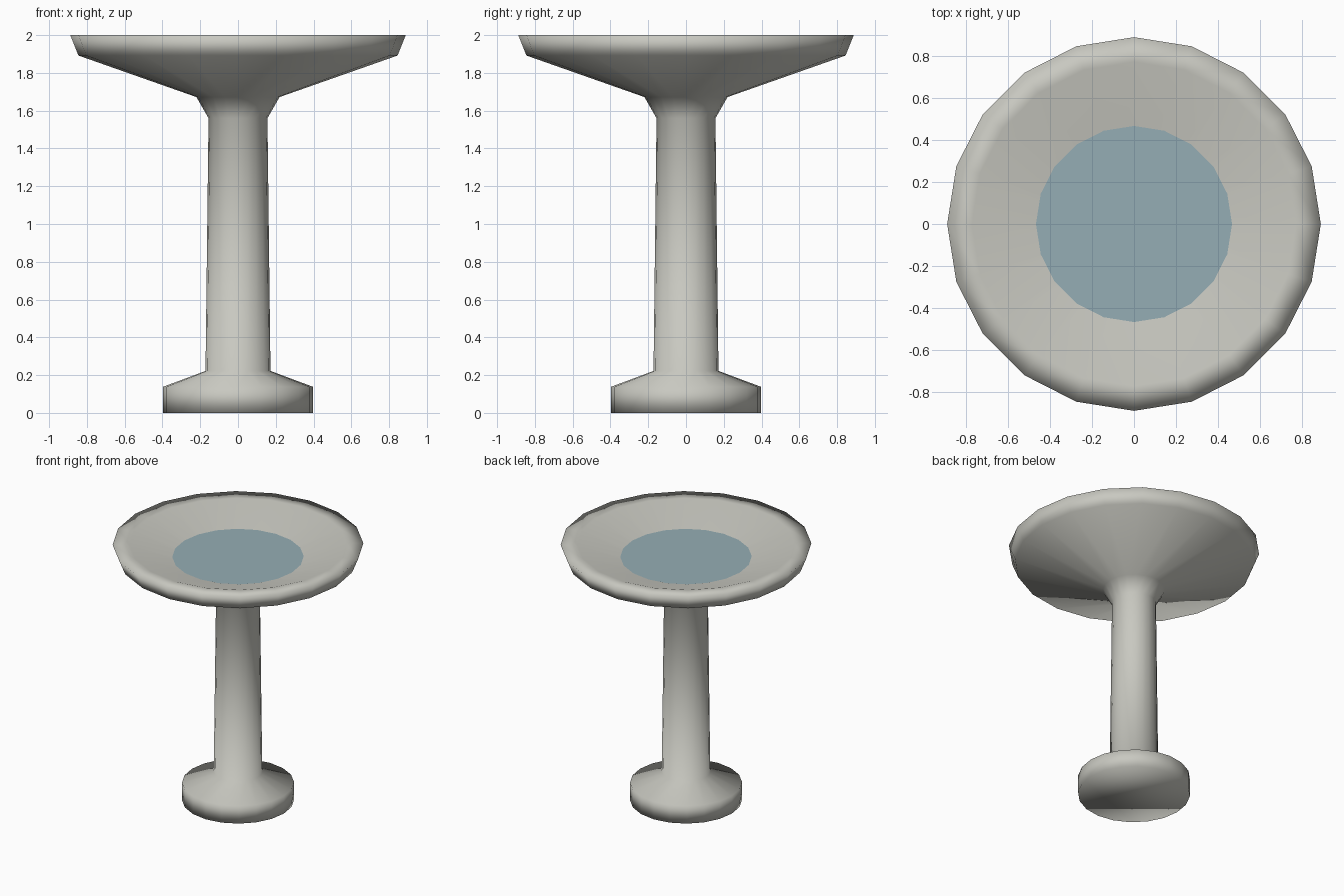
import bpy
import bmesh
from math import cos, sin, tau

SIDES = 20

if "Cube" in bpy.data.objects:
    bpy.data.objects.remove(bpy.data.objects["Cube"], do_unlink=True)


def make_material(name, rgb):
    mat = bpy.data.materials.new(name)
    mat.use_nodes = True
    colour = (*rgb, 1.0)
    mat.diffuse_color = colour
    mat.node_tree.nodes["Principled BSDF"].inputs["Base Color"].default_value = colour
    return mat


def lathe(name, profile, mat, smooth=True):
    """Spin (radius, height) points, listed bottom to top, and cap both ends."""
    bm = bmesh.new()
    rings = [[bm.verts.new((r * cos(tau * i / SIDES), r * sin(tau * i / SIDES), z))
              for i in range(SIDES)] for r, z in profile]
    for low, high in zip(rings, rings[1:]):
        for i in range(SIDES):
            j = (i + 1) % SIDES
            bm.faces.new((low[i], low[j], high[j], high[i]))
    bm.faces.new(rings[0][::-1])
    bm.faces.new(rings[-1])
    for face in bm.faces:
        face.smooth = smooth
    mesh = bpy.data.meshes.new(name)
    bm.to_mesh(mesh)
    bm.free()
    mesh.materials.append(mat)
    obj = bpy.data.objects.new(name, mesh)
    bpy.context.collection.objects.link(obj)
    return obj


stone = make_material("pale stone", (0.58, 0.58, 0.53))
water_blue = make_material("water blue", (0.30, 0.42, 0.46))

# Foot, tapering column, flared bowl, flat rim and sloping basin in one profile
lathe("stone_pedestal_bowl", [
    (0.397, 0.0), (0.397, 0.138),      # foot
    (0.172, 0.222), (0.156, 1.56),     # column
    (0.22, 1.672), (0.845, 1.892),     # flare and underside
    (0.888, 2.0), (0.77, 2.0),         # rim
    (0.2, 1.813),                      # basin floor
], stone)

# Still water lying in the basin
lathe("water", [(0.45, 1.895), (0.466, 1.902)], water_blue, smooth=False)
